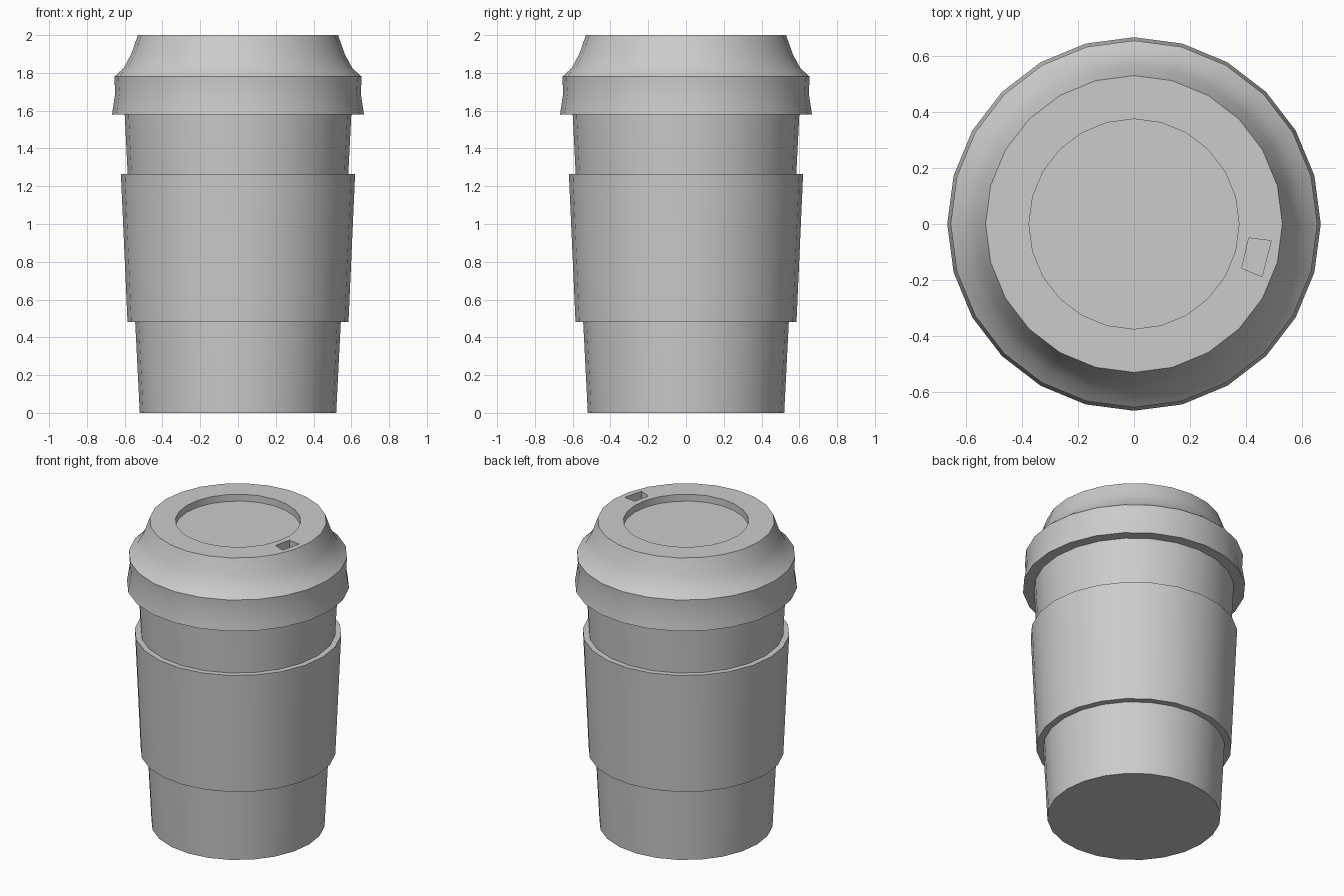
import bpy, bmesh, math

SIDES = 24

cube = bpy.data.objects.get("Cube")
if cube:
    bpy.data.objects.remove(cube, do_unlink=True)

grey = bpy.data.materials.new("light_grey")
grey.use_nodes = True
grey.diffuse_color = (0.6, 0.6, 0.6, 1)
grey.node_tree.nodes["Principled BSDF"].inputs["Base Color"].default_value = (0.6, 0.6, 0.6, 1)


def make_object(name, bm):
    bmesh.ops.recalc_face_normals(bm, faces=bm.faces)
    mesh = bpy.data.meshes.new(name)
    bm.to_mesh(mesh)
    bm.free()
    mesh.materials.append(grey)
    obj = bpy.data.objects.new(name, mesh)
    bpy.context.collection.objects.link(obj)
    return obj


def lathe(name, profile, closed=False):
    """Turn (radius, height) points about z; ends are capped unless closed."""
    bm = bmesh.new()
    rings = []
    for r, z in profile:
        angles = [math.tau * i / SIDES for i in range(SIDES)]
        rings.append([bm.verts.new((r * math.cos(a), r * math.sin(a), z)) for a in angles])
    pairs = list(zip(rings, rings[1:]))
    if closed:
        pairs.append((rings[-1], rings[0]))
    else:
        bm.faces.new(rings[0])
        bm.faces.new(rings[-1])
    for low, high in pairs:
        for i in range(SIDES):
            j = (i + 1) % SIDES
            bm.faces.new((low[i], low[j], high[j], high[i]))
    return make_object(name, bm)


def activate(obj):
    bpy.ops.object.select_all(action="DESELECT")
    obj.select_set(True)
    bpy.context.view_layer.objects.active = obj


# Tapered cup, its top tucked inside the lid
cup = lathe("cup", [(0.52, 0), (0.601, 1.6)])

# Sleeve around the middle
sleeve = lathe("sleeve", [(0.585, 0.48), (0.62, 1.265), (0.575, 1.265), (0.535, 0.48)], closed=True)

# Lid with flared rim, curved shoulder and round recess
lid = lathe("lid", [(0.667, 1.58), (0.65, 1.69), (0.655, 1.78), (0.605, 1.825),
                    (0.565, 1.9), (0.53, 2.0), (0.375, 2.0), (0.375, 1.955)])

# Drinking hole cut into the lid
bm = bmesh.new()
outline = [(0.41, -0.05), (0.49, -0.06), (0.457, -0.188), (0.385, -0.158)]
base = bm.faces.new([bm.verts.new((x, y, 1.94)) for x, y in outline])
side = bmesh.ops.extrude_face_region(bm, geom=[base])
top_verts = [g for g in side["geom"] if isinstance(g, bmesh.types.BMVert)]
bmesh.ops.translate(bm, verts=top_verts, vec=(0, 0, 0.1))
if not any(len(f.verts) == 4 and all(v.co.z < 1.95 for v in f.verts) for f in bm.faces):
    bm.faces.new([v for v in bm.verts if v.co.z < 1.95])
cutter = make_object("hole_cutter", bm)
cutter.hide_render = True
cut = lid.modifiers.new("drinking_hole", "BOOLEAN")
cut.operation = "DIFFERENCE"
cut.solver = "EXACT"
cut.object = cutter
activate(lid)
bpy.ops.object.modifier_apply(modifier=cut.name)
bpy.data.objects.remove(cutter, do_unlink=True)

# Smooth walls, sharp rims
for obj in (cup, sleeve, lid):
    activate(obj)
    bpy.ops.object.shade_smooth_by_angle(angle=math.radians(30))
